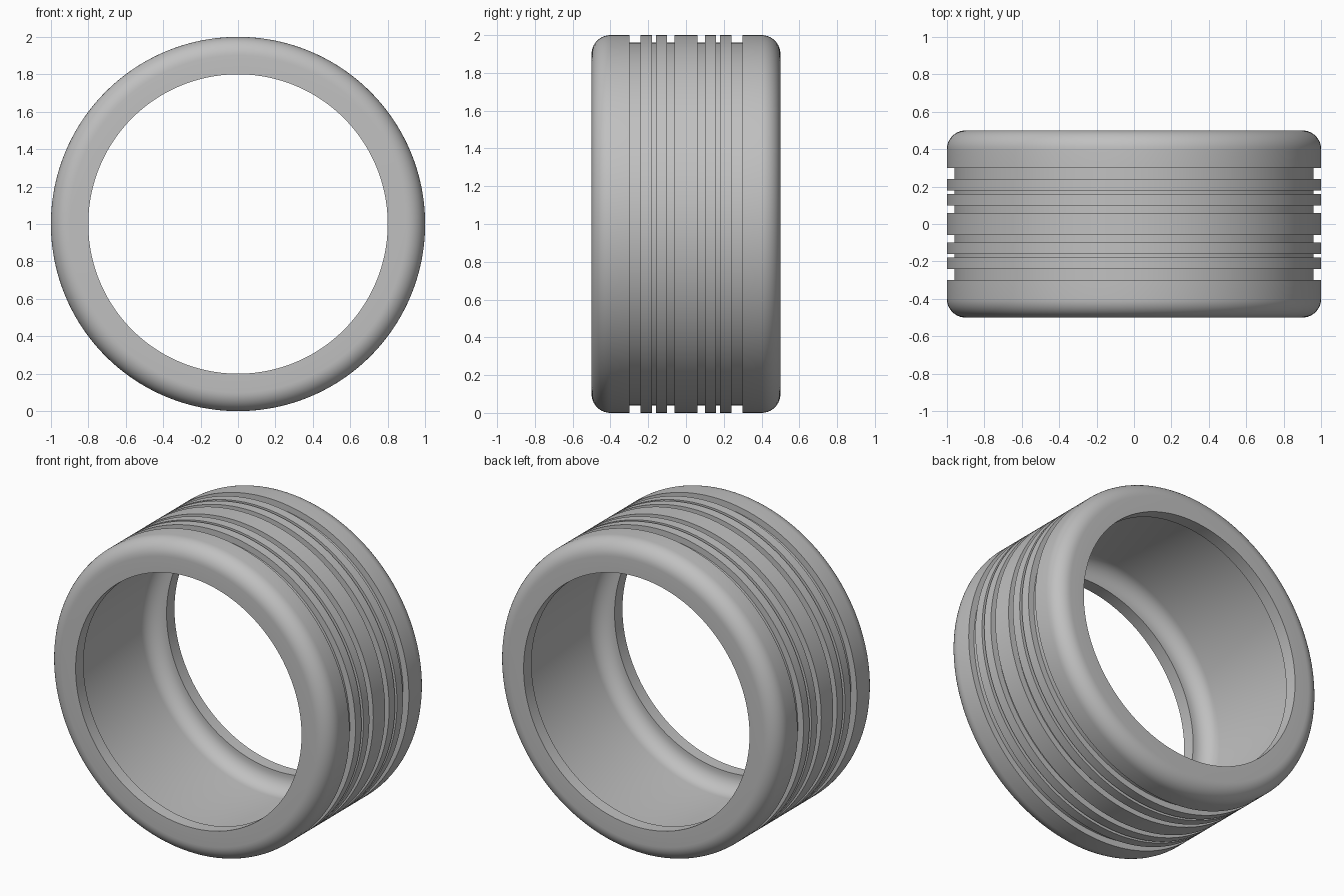
import bpy, bmesh, math
from mathutils import Matrix, Vector

cube = bpy.data.objects.get("Cube")
if cube:
    bpy.data.objects.remove(cube, do_unlink=True)

OUTER, BORE, CAVITY = 1.0, 0.8, 0.915
HALF, WALL, FILLET, GROOVE = 0.5, 0.08, 0.1, 0.04
GROOVES = [(0.06, 0.10), (0.16, 0.18), (0.24, 0.30)]
SEGMENTS, ARC = 160, 10

rubber = bpy.data.materials.new("grey_rubber")
rubber.use_nodes = True
colour = (0.53, 0.53, 0.53, 1)
rubber.diffuse_color = colour
rubber.node_tree.nodes["Principled BSDF"].inputs["Base Color"].default_value = colour


def fillet(y, r):
    """Quarter circle from the cylinder of radius r to the side plane at y."""
    for i in range(ARC + 1):
        a = math.pi / 2 * i / ARC
        yield (y - FILLET + FILLET * math.sin(a), r - FILLET + FILLET * math.cos(a))


# Half cross-section as (y, radius): grooved tread, shoulder, bead, cavity
half = []
for start, end in GROOVES:
    floor = OUTER - GROOVE
    half += [(start, OUTER), (start, floor), (end, floor), (end, OUTER)]
half += fillet(HALF, OUTER)
half += [(HALF, BORE), (HALF - WALL, BORE)]
half += reversed(list(fillet(HALF - WALL, CAVITY)))
profile = half + [(-y, r) for y, r in reversed(half)]

# Revolve the closed cross-section around the y axis
bm = bmesh.new()
rings = []
for i in range(SEGMENTS):
    turn = Matrix.Rotation(math.tau * i / SEGMENTS, 3, 'Y')
    rings.append([bm.verts.new(turn @ Vector((0, y, r)) + Vector((0, 0, OUTER)))
                  for y, r in profile])
count = len(profile)
for i, ring in enumerate(rings):
    following = rings[(i + 1) % SEGMENTS]
    for j in range(count):
        k = (j + 1) % count
        bm.faces.new((ring[j], ring[k], following[k], following[j]))
bmesh.ops.recalc_face_normals(bm, faces=bm.faces)

mesh = bpy.data.meshes.new("tyre")
bm.to_mesh(mesh)
bm.free()
mesh.materials.append(rubber)
tyre = bpy.data.objects.new("tyre", mesh)
bpy.context.collection.objects.link(tyre)
bpy.ops.object.select_all(action='DESELECT')
tyre.select_set(True)
bpy.context.view_layer.objects.active = tyre
bpy.ops.object.shade_smooth_by_angle(angle=math.radians(30))
